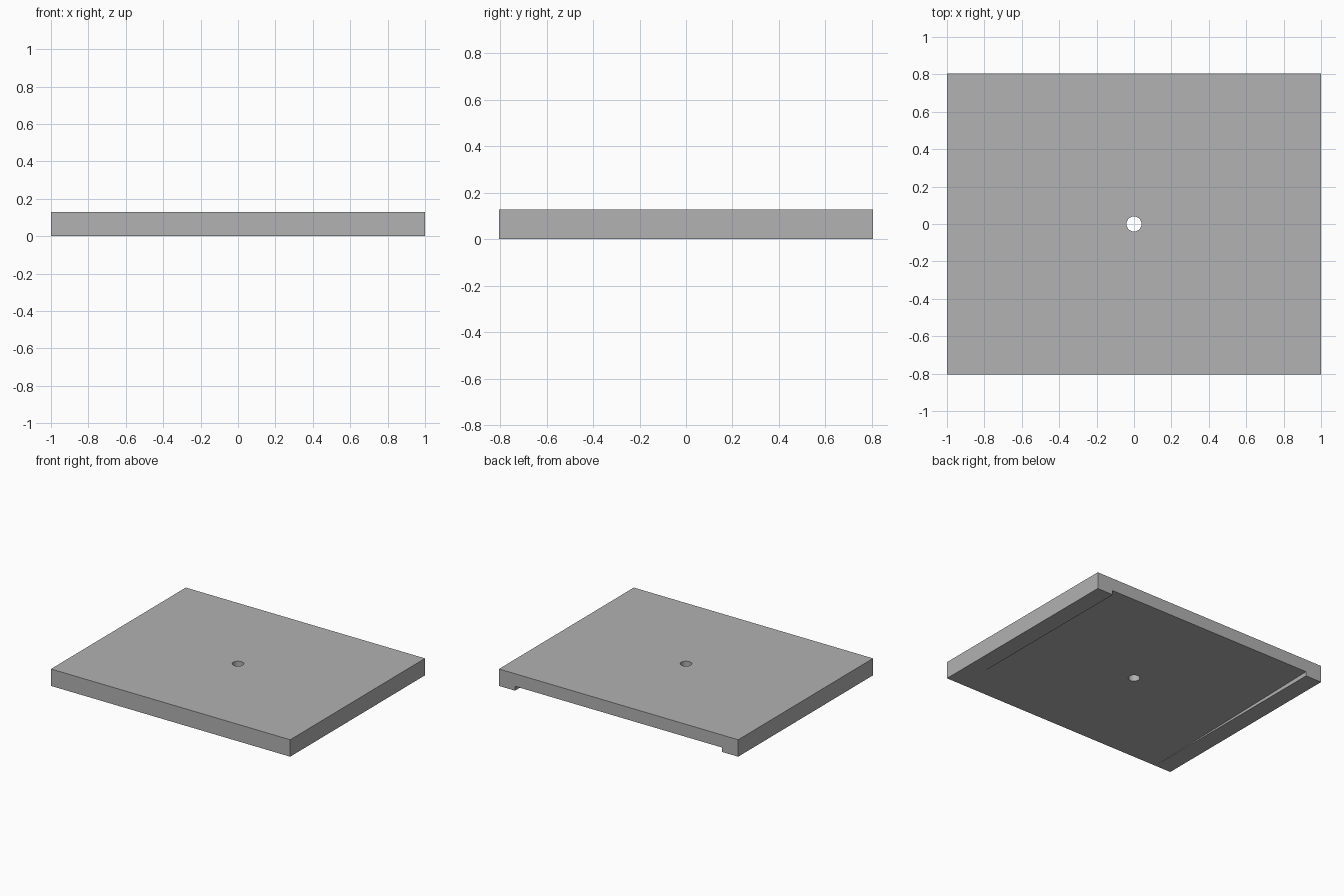
import bpy
import bmesh

W, D, H = 1.0, 0.805, 0.128      # half width, half depth, height
RAIL = 0.134                     # width of each underside rail
RISE = 0.033                     # recess depth at the back edge

default = bpy.data.objects.get("Cube")
if default:
    bpy.data.objects.remove(default, do_unlink=True)

grey = bpy.data.materials.new("plain_grey")
grey.use_nodes = True
colour = (0.445, 0.445, 0.445, 1)
grey.diffuse_color = colour
grey.node_tree.nodes["Principled BSDF"].inputs["Base Color"].default_value = colour


def prism(name, profile, half_width):
    """Extrude a (y, z) profile along x, centred on x = 0."""
    bm = bmesh.new()
    face = bm.faces.new([bm.verts.new((-half_width, y, z)) for y, z in profile])
    side = bmesh.ops.extrude_face_region(bm, geom=[face])["geom"]
    verts = [v for v in side if isinstance(v, bmesh.types.BMVert)]
    bmesh.ops.translate(bm, verts=verts, vec=(2 * half_width, 0, 0))
    bmesh.ops.recalc_face_normals(bm, faces=bm.faces)
    mesh = bpy.data.meshes.new(name)
    bm.to_mesh(mesh)
    bm.free()
    mesh.materials.append(grey)
    obj = bpy.data.objects.new(name, mesh)
    bpy.context.collection.objects.link(obj)
    return obj


def cut(target, cutter):
    """Subtract the cutter, then remove it."""
    cutter.hide_render = True
    mod = target.modifiers.new(cutter.name, 'BOOLEAN')
    mod.operation = 'DIFFERENCE'
    mod.solver = 'EXACT'
    mod.object = cutter
    bpy.context.view_layer.objects.active = target
    bpy.ops.object.modifier_apply(modifier=mod.name)
    bpy.data.objects.remove(cutter, do_unlink=True)


# Rectangular slab
slab = prism("slab", [(-D, 0), (D, 0), (D, H), (-D, H)], W)

# Tapered recess underneath, open at the back, leaving a rail on each side
start = -D + 0.01
slope = RISE / (D - start)
y0, y1 = start - 0.005, D + 0.1
wedge = prism("recess_cutter",
              [(y0, -0.1), (y1, -0.1), (y1, slope * (y1 - start)), (y0, slope * (y0 - start))],
              W - RAIL)
cut(slab, wedge)

# Round hole through the middle
bpy.ops.mesh.primitive_cylinder_add(vertices=48, radius=0.04, depth=1)
hole = bpy.context.object
hole.name = "hole_cutter"
hole.data.materials.append(grey)
cut(slab, hole)

# Smooth hole wall, sharp edges elsewhere
bpy.ops.object.select_all(action='DESELECT')
slab.select_set(True)
bpy.context.view_layer.objects.active = slab
bpy.ops.object.shade_smooth_by_angle()
